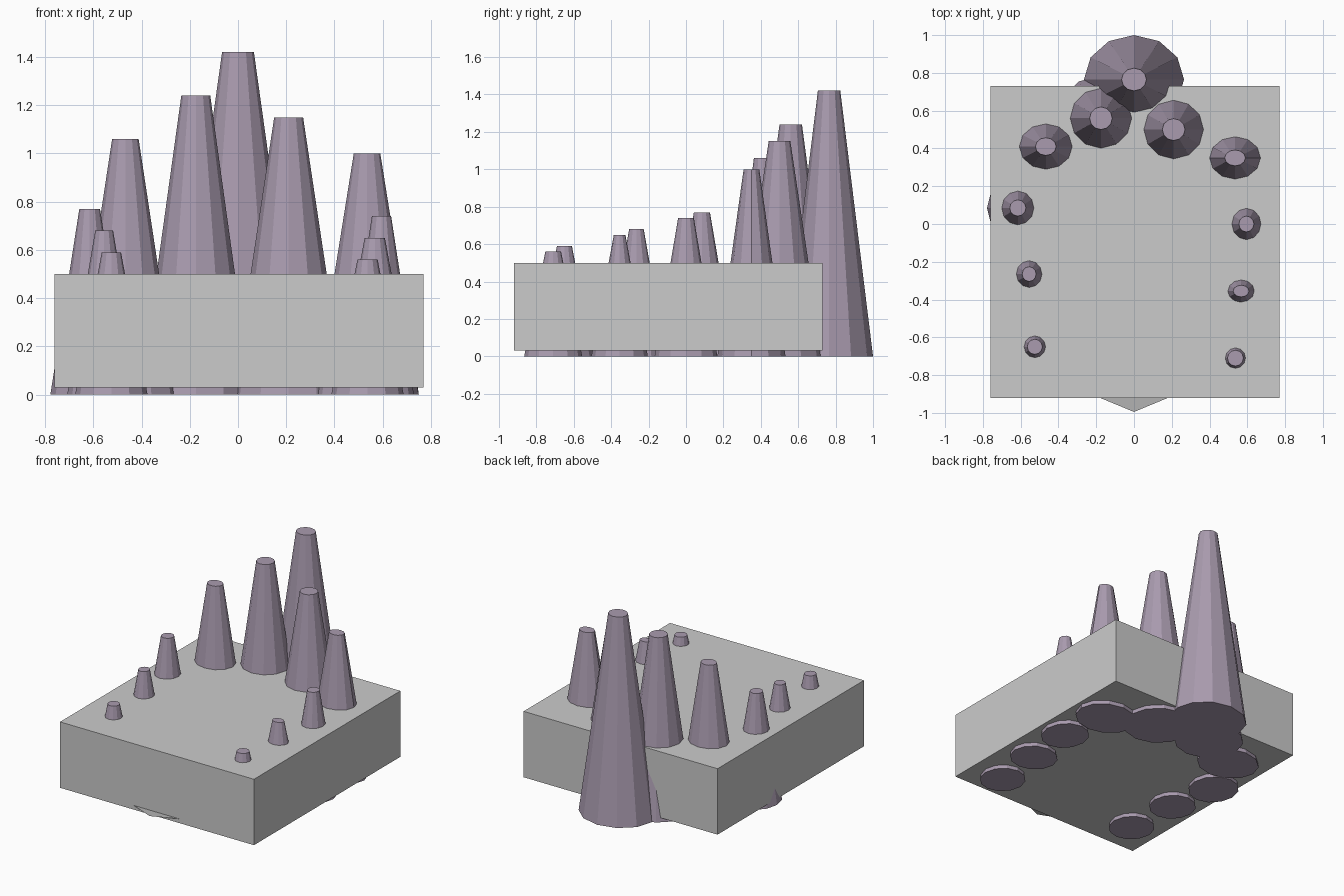
import bpy
import bmesh
from math import pi
from mathutils import Matrix

if "Cube" in bpy.data.objects:
    bpy.data.objects.remove(bpy.data.objects["Cube"])


def material(name, rgb):
    mat = bpy.data.materials.new(name)
    mat.diffuse_color = (*rgb, 1)
    mat.use_nodes = True
    mat.node_tree.nodes["Principled BSDF"].inputs["Base Color"].default_value = mat.diffuse_color
    return mat


def add_object(name, bm, mat=None):
    mesh = bpy.data.meshes.new(name)
    bm.to_mesh(mesh)
    bm.free()
    if mat:
        mesh.materials.append(mat)
    obj = bpy.data.objects.new(name, mesh)
    bpy.context.collection.objects.link(obj)
    return obj


def pillar(name, x, y, height, base, top):
    """Tapered 12-sided pillar with elliptical base and top, standing on z = 0."""
    bm = bmesh.new()
    bmesh.ops.create_cone(bm, cap_ends=True, segments=12, radius1=1, radius2=0.5, depth=1)
    for v in bm.verts:
        upper = v.co.z > 0
        rx, ry = top if upper else base
        scale = 2 if upper else 1
        v.co = (x + v.co.x * scale * rx, y + v.co.y * scale * ry, height if upper else 0)
    add_object(name, bm, stone)


stone = material("purple_stone", (0.40, 0.33, 0.43))
floor_grey = material("floor_grey", (0.45, 0.45, 0.45))

# Surrounding block
x0, x1, y0, y1, z0, z1 = -0.76, 0.77, -0.92, 0.73, 0.03, 0.50
bm = bmesh.new()
bmesh.ops.create_cube(bm, size=1)
bmesh.ops.scale(bm, vec=(x1 - x0, y1 - y0, z1 - z0), verts=bm.verts)
bmesh.ops.translate(bm, vec=((x0 + x1) / 2, (y0 + y1) / 2, (z0 + z1) / 2), verts=bm.verts)
add_object("block", bm)

# Flat eight-sided floor whose corner pokes out at the front
bm = bmesh.new()
bmesh.ops.create_circle(bm, cap_ends=True, segments=8, radius=0.745,
                        matrix=Matrix.Translation((0, -0.25, 0.06)))
add_object("floor_plate", bm, floor_grey)

# Horseshoe of pillars: x, y, height, base radii, top radii
pillars = [
    (0.0, 0.765, 1.42, (0.265, 0.235), (0.066, 0.06)),
    (-0.175, 0.56, 1.24, (0.232, 0.225), (0.06, 0.06)),
    (0.21, 0.50, 1.15, (0.233, 0.23), (0.06, 0.058)),
    (-0.467, 0.41, 1.06, (0.216, 0.185), (0.055, 0.047)),
    (0.535, 0.35, 1.00, (0.215, 0.182), (0.055, 0.042)),
    (-0.615, 0.085, 0.77, (0.163, 0.175), (0.043, 0.043)),
    (0.595, 0.0, 0.74, (0.154, 0.168), (0.04, 0.042)),
    (-0.555, -0.265, 0.68, (0.153, 0.159), (0.037, 0.039)),
    (0.567, -0.355, 0.65, (0.163, 0.151), (0.042, 0.031)),
    (-0.525, -0.65, 0.59, (0.15, 0.155), (0.04, 0.04)),
    (0.537, -0.71, 0.56, (0.15, 0.155), (0.042, 0.042)),
]
for i, spec in enumerate(pillars):
    pillar(f"pillar_{i + 1}", *spec)
